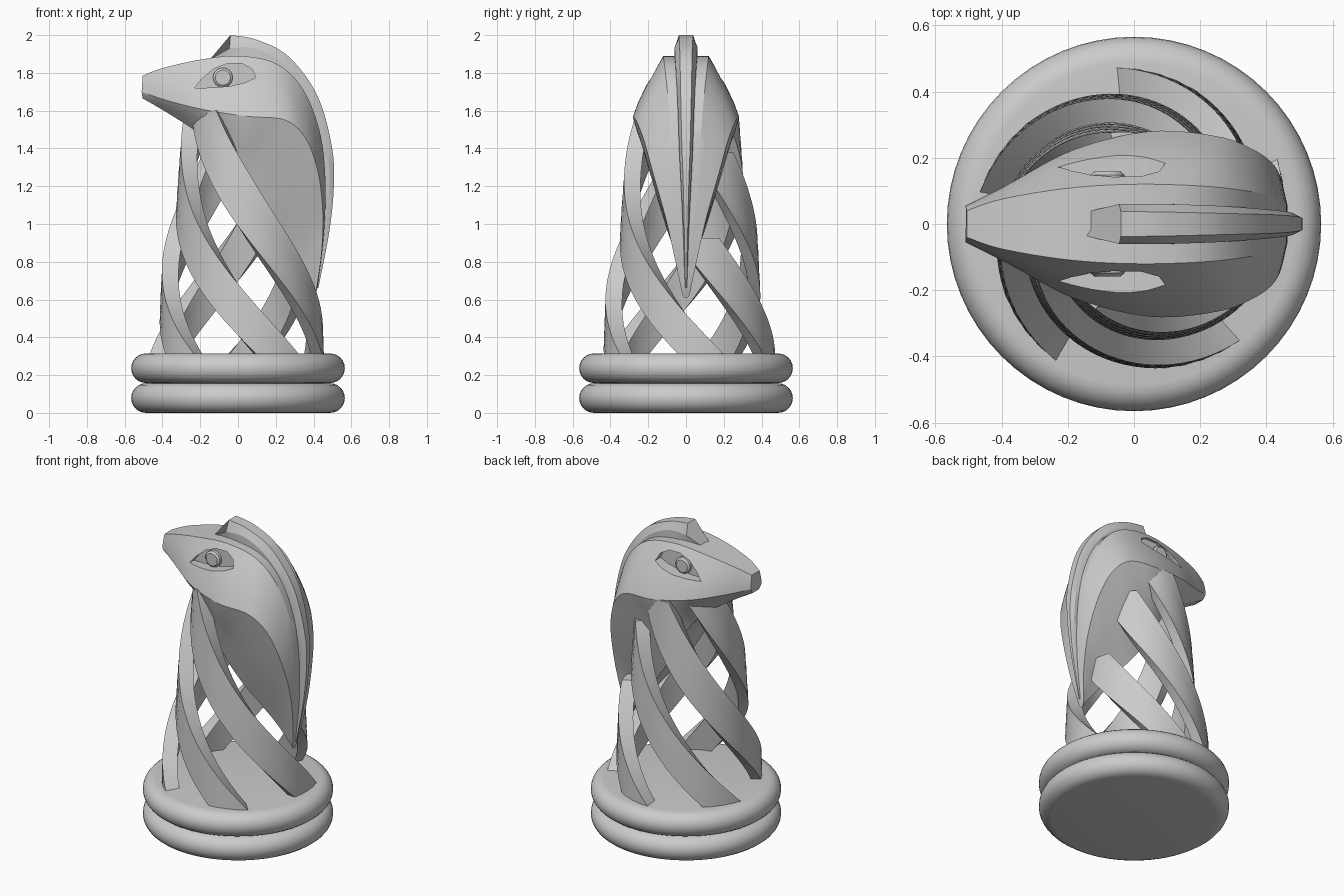
import bpy, bmesh
from math import sin, cos, pi, radians

if "Cube" in bpy.data.objects:
    bpy.data.objects.remove(bpy.data.objects["Cube"])


def smooth(ob, angle):
    bpy.ops.object.select_all(action='DESELECT')
    ob.select_set(True)
    bpy.context.view_layer.objects.active = ob
    bpy.ops.object.shade_smooth_by_angle(angle=radians(angle))


def finish(bm, name, angle=30):
    bmesh.ops.recalc_face_normals(bm, faces=bm.faces)
    me = bpy.data.meshes.new(name)
    bm.to_mesh(me)
    bm.free()
    ob = bpy.data.objects.new(name, me)
    bpy.context.collection.objects.link(ob)
    smooth(ob, angle)
    return ob


def loft(bm, rings):
    """Skin closed rings of equal length and cap both ends."""
    vs = [[bm.verts.new(p) for p in r] for r in rings]
    n = len(vs[0])
    for a, b in zip(vs, vs[1:]):
        for i in range(n):
            j = (i + 1) % n
            bm.faces.new((a[i], a[j], b[j], b[i]))
    bm.faces.new(vs[0])
    bm.faces.new(vs[-1])


def catmull(rows, steps):
    """Smooth interpolation through rows of numbers."""
    ext = [rows[0]] + list(rows) + [rows[-1]]
    out = []
    for k in range(len(rows) - 1):
        for s in range(steps):
            t = s / steps
            out.append([0.5 * (2*b + (c-a)*t + (2*a-5*b+4*c-d)*t*t + (3*b-a-3*c+d)*t**3)
                        for a, b, c, d in zip(*ext[k:k + 4])])
    out.append(list(rows[-1]))
    return out


def mirrored_ring(row, cuts=1, bulge=0.0):
    """Row of (x, y, z) triples for one half -> closed ring mirrored in y."""
    pts = [tuple(row[i:i + 3]) for i in range(0, len(row), 3)]
    half = [pts[0]]
    for p, q in zip(pts, pts[1:]):
        for i in range(1, cuts + 1):
            t = i / cuts
            x, y, z = (a + (b - a) * t for a, b in zip(p, q))
            half.append((x, y * (1 + bulge * 4 * t * (1 - t)), z))
    return half + [(x, -y, z) for x, y, z in reversed(half)]


# Base: two stacked discs with fully rounded rims
for name, z0 in (("base_lower_disc", 0.0), ("base_upper_disc", 0.158)):
    bm = bmesh.new()
    r = 0.0785
    rings = []
    for i in range(13):
        a = -pi / 2 + pi * i / 12
        rad = 0.487 + r * cos(a)
        rings.append([(rad * cos(2*pi*j/64), rad * sin(2*pi*j/64), z0 + r + r * sin(a))
                      for j in range(64)])
    loft(bm, rings)
    finish(bm, name)

# Twisted strands: leading-edge angle offset by height
twist = catmull([(.30, 0), (.55, -29), (.80, -57), (1.05, -84), (1.30, -109), (1.60, -140)], 8)
for k, (start, top) in enumerate(((26, 1.6), (-46, 1.6), (-118, 1.58), (170, 1.38), (98, .95))):
    bm = bmesh.new()
    rings = []
    for z, off in twist:
        if z > top:
            break
        R = 0.475 - 0.15 * (z - 0.315)
        width = 0.25 / R
        lead = radians(start + off)
        steps = [(lead - width * i / 4, R - .03 * i / 4) for i in range(5)]
        rings.append([(q * cos(a), q * sin(a), z) for a, q in steps] +
                     [((R - .09) * cos(a), (R - .09) * sin(a), z) for a, q in reversed(steps)])
    loft(bm, rings)
    finish(bm, f"twisted_strand_{k + 1}")

# Head and neck: top edge, side edge, under edge of each section
sections = [
    (-.505, .04, 1.785, -.51, .055, 1.70, -.505, .035, 1.665),
    (-.40, .075, 1.825, -.38, .12, 1.655, -.36, .05, 1.58),
    (-.20, .108, 1.87, -.18, .225, 1.605, -.20, .10, 1.47),
    (.00, .12, 1.89, .05, .28, 1.57, -.08, .15, 1.32),
    (.20, .115, 1.85, .25, .265, 1.55, .00, .14, 1.16),
    (.34, .10, 1.72, .36, .225, 1.45, .11, .11, 1.00),
    (.43, .08, 1.50, .425, .175, 1.27, .21, .065, .87),
    (.462, .06, 1.25, .45, .11, 1.04, .29, .035, .77),
    (.455, .035, .95, .44, .06, .82, .36, .02, .68),
    (.42, .015, .66, .41, .02, .63, .405, .01, .61)]
bm = bmesh.new()
loft(bm, [mirrored_ring(r, 4, .06) for r in catmull(sections, 7)])
head = finish(bm, "head_and_neck", 25)

# Almond eye sockets cut into both sides
lid = [(-.23, 1.72), (-.19, 1.77), (-.13, 1.82), (-.06, 1.848), (.02, 1.85), (.075, 1.82),
       (.095, 1.775), (.04, 1.75), (-.04, 1.73), (-.13, 1.722)]
bm = bmesh.new()
for s in (-1, 1):
    loft(bm, [[(x, s * y, z) for x, z in lid] for y in (.128, .4)])
cutter = finish(bm, "eye_cutter")
cutter.hide_render = True
mod = head.modifiers.new("eyes", 'BOOLEAN')
mod.operation = 'DIFFERENCE'
mod.solver = 'EXACT'
mod.object = cutter
bpy.ops.object.select_all(action='DESELECT')
head.select_set(True)
bpy.context.view_layer.objects.active = head
bpy.ops.object.modifier_apply(modifier="eyes")
bpy.data.objects.remove(cutter)
smooth(head, 22)

# Eyeballs
for name, s in (("eye_near", -1), ("eye_far", 1)):
    bm = bmesh.new()
    loft(bm, [[(-.08 + rad * cos(pi*i/12), s * y, 1.775 + rad * sin(pi*i/12)) for i in range(24)]
              for y, rad in ((.1, .052), (.148, .052), (.158, .04))])
    finish(bm, name)

# Crest: outer edge, shoulder and buried root of each section
crest = [
    (-.04, .038, 2.0, -.045, .06, 1.93, -.15, .035, 1.87),
    (.10, .036, 1.975, .09, .06, 1.93, .05, .06, 1.83),
    (.27, .032, 1.885, .25, .055, 1.84, .18, .055, 1.76),
    (.42, .028, 1.68, .39, .045, 1.65, .28, .045, 1.60),
    (.495, .022, 1.42, .468, .036, 1.40, .36, .036, 1.35),
    (.508, .015, 1.22, .485, .026, 1.20, .38, .026, 1.15),
    (.485, .009, .97, .468, .015, .96, .40, .015, .92),
    (.425, .003, .66, .415, .006, .66, .40, .006, .66)]
bm = bmesh.new()
loft(bm, [mirrored_ring(r) for r in catmull(crest, 7)])
finish(bm, "crest", 25)
